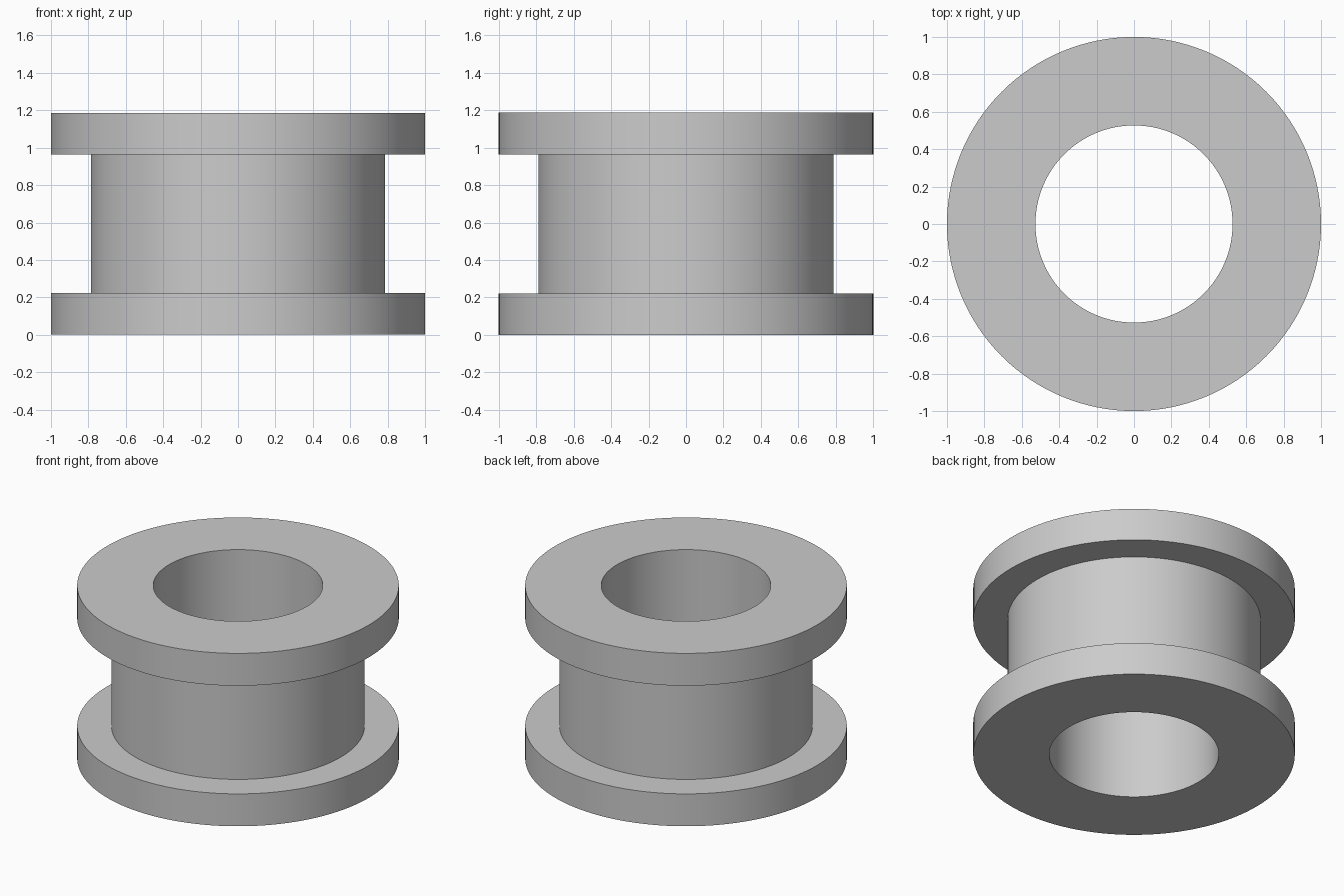
import bpy
import bmesh
from math import radians, tau
from mathutils import Matrix, Vector

cube = bpy.data.objects.get("Cube")
if cube:
    bpy.data.objects.remove(cube, do_unlink=True)

SEGMENTS = 128
BORE, HUB, RIM = 0.527, 0.787, 1.0
HEIGHT, FLANGE = 1.186, 0.222

grey = bpy.data.materials.new("plain grey")
grey.use_nodes = True
colour = (0.6, 0.6, 0.6, 1)
grey.diffuse_color = colour
grey.node_tree.nodes["Principled BSDF"].inputs["Base Color"].default_value = colour

# Closed half section of the bushing: bore, top flange, hub, bottom flange
profile = [
    (BORE, 0), (RIM, 0), (RIM, FLANGE), (HUB, FLANGE),
    (HUB, HEIGHT - FLANGE), (RIM, HEIGHT - FLANGE), (RIM, HEIGHT), (BORE, HEIGHT),
]

# Revolve the section around the vertical axis
bm = bmesh.new()
rings = []
for i in range(SEGMENTS):
    turn = Matrix.Rotation(tau * i / SEGMENTS, 3, "Z")
    rings.append([bm.verts.new(turn @ Vector((r, 0, z))) for r, z in profile])
for i, ring in enumerate(rings):
    following = rings[(i + 1) % SEGMENTS]
    for j in range(len(profile)):
        k = (j + 1) % len(profile)
        bm.faces.new((ring[j], following[j], following[k], ring[k]))
bmesh.ops.recalc_face_normals(bm, faces=bm.faces)

mesh = bpy.data.meshes.new("flanged_bushing")
bm.to_mesh(mesh)
bm.free()
mesh.materials.append(grey)
bushing = bpy.data.objects.new("flanged_bushing", mesh)
bpy.context.collection.objects.link(bushing)

# Smooth walls with crisp rims
bpy.ops.object.select_all(action="DESELECT")
bushing.select_set(True)
bpy.context.view_layer.objects.active = bushing
bpy.ops.object.shade_smooth_by_angle(angle=radians(30))
